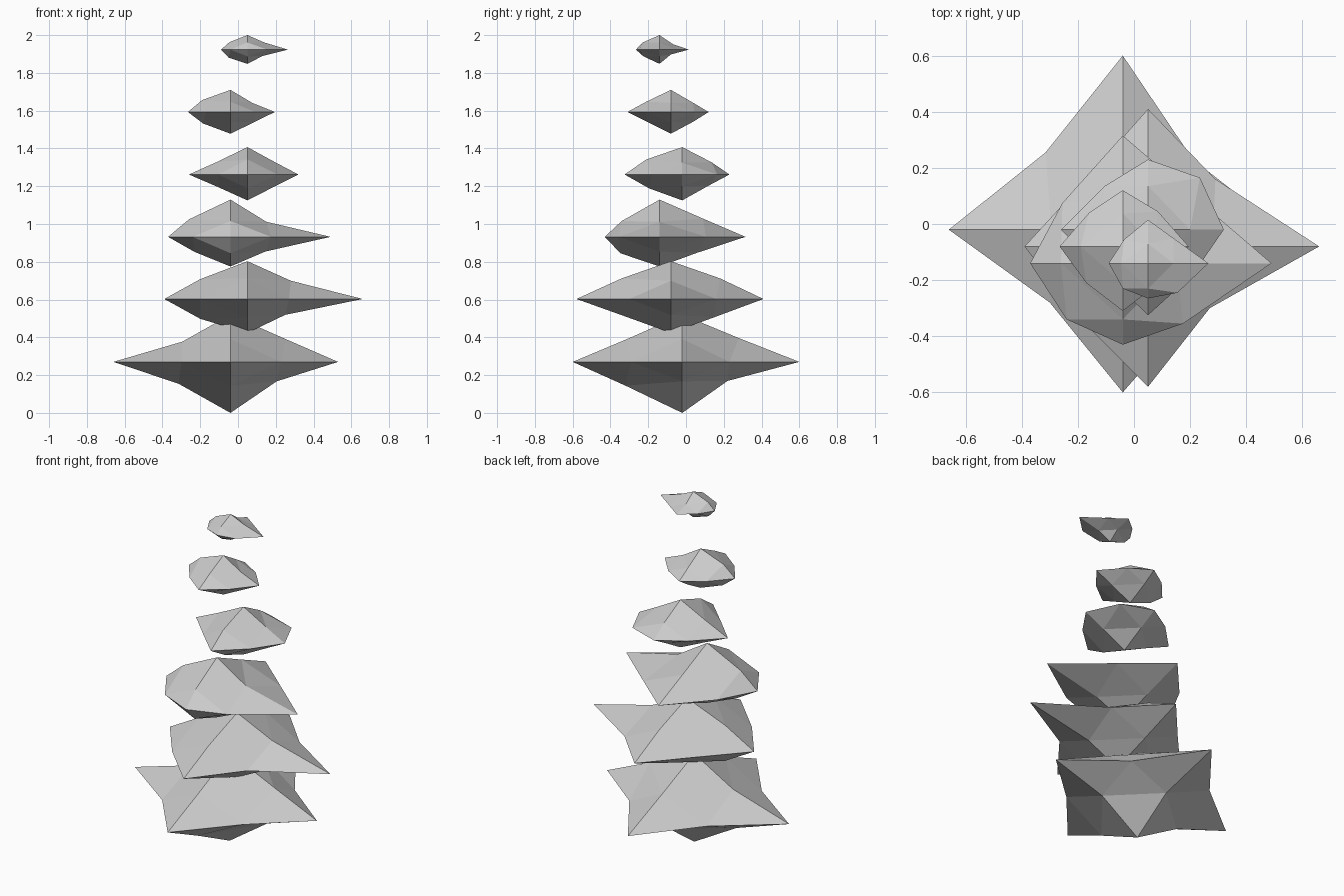
import bpy, bmesh
from itertools import product
from mathutils import Vector

if "Cube" in bpy.data.objects:
    bpy.data.objects.remove(bpy.data.objects["Cube"])

SQUASH = 0.42  # height of the diagonal points relative to their spread


def stone(name, centre, tips, xy, xz, yz):
    """Faceted stone: octahedron split once, each point at its own reach.
    tips: +x -x +y -y +z -z; diagonals: (++ -+ -- +-) per plane."""
    bm = bmesh.new()
    c = Vector(centre)
    pts = {}

    def add(key, offset):
        pts[key] = bm.verts.new(c + Vector(offset))

    # six corner points
    for i, reach in enumerate(tips):
        key = [0, 0, 0]
        key[i // 2] = 1 if i % 2 == 0 else -1
        add(tuple(key), [k * reach for k in key])
    # twelve points between the corners
    for (a, b), reaches in (((0, 1), xy), ((0, 2), xz), ((1, 2), yz)):
        for (sa, sb), s in zip(((1, 1), (-1, 1), (-1, -1), (1, -1)), reaches):
            key = [0, 0, 0]
            key[a], key[b] = sa, sb
            add(tuple(key), (key[0] * s, key[1] * s, key[2] * s * SQUASH))
    # four triangles per octant
    for sx, sy, sz in product((1, -1), repeat=3):
        X, Y, Z = (sx, 0, 0), (0, sy, 0), (0, 0, sz)
        XY, XZ, YZ = (sx, sy, 0), (sx, 0, sz), (0, sy, sz)
        for tri in ((X, XY, XZ), (Y, YZ, XY), (Z, XZ, YZ), (XY, YZ, XZ)):
            if sx * sy * sz < 0:
                tri = tri[::-1]
            bm.faces.new([pts[k] for k in tri])
    mesh = bpy.data.meshes.new(name)
    bm.to_mesh(mesh)
    bm.free()
    bpy.context.collection.objects.link(bpy.data.objects.new(name, mesh))


# stack of stones, largest at the bottom
stone("base_stone", (-.04, -.02, .27), (.57, .62, .62, .58, .25, .27),
      (.25, .275, .26, .27), (.29, .255, .275, .245), (.30, .29, .30, .24))
stone("second_stone", (.05, -.08, .603), (.61, .44, .49, .50, .20, .18),
      (.24, .23, .25, .22), (.23, .25, .25, .20), (.26, .26, .23, .23))
stone("third_stone", (-.04, -.14, .932), (.53, .33, .455, .29, .197, .157),
      (.245, .215, .20, .215), (.19, .22, .19, .185), (.23, .20, .207, .20))
stone("fourth_stone", (.05, -.02, 1.262), (.27, .31, .25, .305, .145, .137),
      (.185, .155, .155, .16), (.15, .16, .157, .147), (.155, .19, .175, .14))
stone("fifth_stone", (-.04, -.08, 1.593), (.235, .225, .20, .23, .117, .115),
      (.125, .12, .13, .13), (.115, .15, .145, .127), (.117, .13, .125, .12))
stone("top_stone", (.05, -.14, 1.923), (.215, .14, .155, .125, .077, .075),
      (.09, .085, .09, .105), (.09, .095, .10, .08), (.07, .09, .085, .06))
